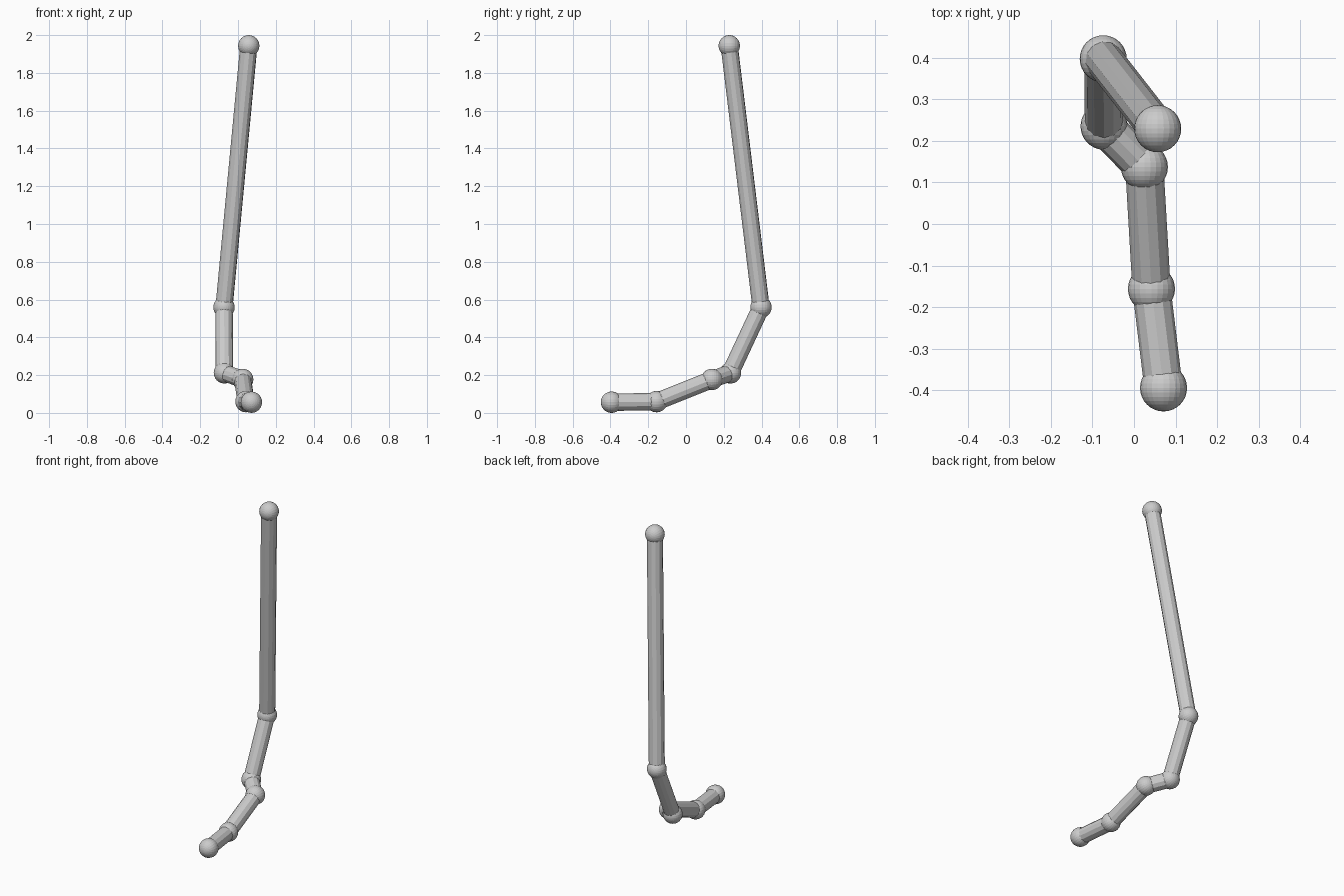
import bpy, math
from mathutils import Vector

if "Cube" in bpy.data.objects:
    bpy.data.objects.remove(bpy.data.objects["Cube"])

BALL_R, ROD_R = 0.0565, 0.046

# Joint centres from the top tip down to the front tip
joints = [Vector(p) for p in (
    (0.057, 0.229, 1.9435),
    (-0.074, 0.397, 0.559),
    (-0.072, 0.235, 0.212),
    (0.025, 0.137, 0.177),
    (0.042, -0.156, 0.0595),
    (0.071, -0.394, 0.0565),
)]


def ball(name, centre):
    bpy.ops.mesh.primitive_uv_sphere_add(
        segments=24, ring_count=16, radius=BALL_R, location=centre,
        rotation=(math.pi / 2, 0, 0))
    bpy.context.object.name = name


def rod(name, a, b):
    d = b - a
    bpy.ops.mesh.primitive_cylinder_add(
        vertices=12, radius=ROD_R, depth=d.length, location=(a + b) / 2,
        rotation=d.to_track_quat('Z', 'Y').to_euler())
    bpy.context.object.name = name


# Round joints
for i, p in enumerate(joints):
    ball(f"joint_ball_{i + 1}", p)

# Straight rods between neighbouring joints
for i, (a, b) in enumerate(zip(joints, joints[1:])):
    rod(f"rod_segment_{i + 1}", a, b)
